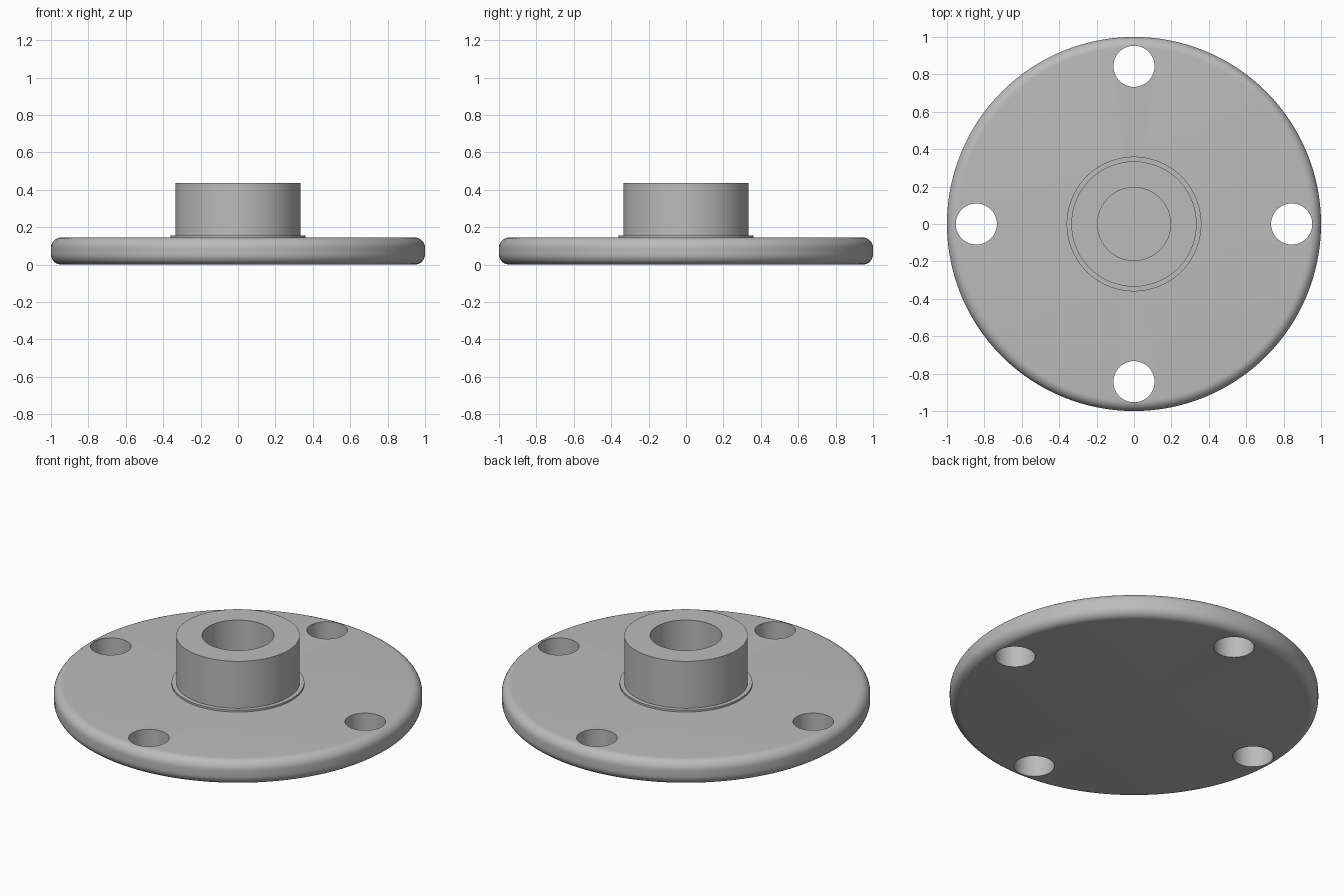
import bpy, bmesh
from math import pi, sin, cos, radians

cube = bpy.data.objects.get("Cube")
if cube:
    bpy.data.objects.remove(cube, do_unlink=True)

metal = bpy.data.materials.new("grey metal")
metal.use_nodes = True
grey = (0.5, 0.5, 0.5, 1)
metal.diffuse_color = grey
metal.node_tree.nodes["Principled BSDF"].inputs["Base Color"].default_value = grey

SEGMENTS = 128
PLATE_TOP = 0.145
FILLET = 0.055


def lathe(name, profile, closed=False):
    """Revolve (radius, height) points around the z axis."""
    bm = bmesh.new()
    verts = [bm.verts.new((r, 0, z)) for r, z in profile]
    ends = verts[1:] + verts[:1] if closed else verts[1:]
    edges = [bm.edges.new(pair) for pair in zip(verts, ends)]
    bmesh.ops.spin(bm, geom=verts + edges, axis=(0, 0, 1), cent=(0, 0, 0),
                   angle=2 * pi, steps=SEGMENTS, use_merge=True)
    bmesh.ops.remove_doubles(bm, verts=bm.verts, dist=1e-5)
    bmesh.ops.recalc_face_normals(bm, faces=bm.faces)
    mesh = bpy.data.meshes.new(name)
    bm.to_mesh(mesh)
    bm.free()
    mesh.materials.append(metal)
    obj = bpy.data.objects.new(name, mesh)
    bpy.context.collection.objects.link(obj)
    return obj


def fillet(z, start):
    """Quarter-round points at the rim, from a start angle in degrees."""
    return [(1 - FILLET + FILLET * cos(radians(start + a)),
             z + FILLET * sin(radians(start + a))) for a in range(0, 91, 10)]


# Round plate with softened rim
flange = lathe("flange", [(0, 0)] + fillet(FILLET, -90)
               + fillet(PLATE_TOP - FILLET, 0) + [(0, PLATE_TOP)])

# Four bolt holes
for i in range(4):
    a = i * pi / 2
    bpy.ops.mesh.primitive_cylinder_add(
        vertices=64, radius=0.11, depth=1,
        location=(0.843 * cos(a), 0.843 * sin(a), 0))
    cutter = bpy.context.object
    cutter.data.materials.append(metal)
    cut = flange.modifiers.new("bolt_hole", "BOOLEAN")
    cut.operation = "DIFFERENCE"
    cut.solver = "EXACT"
    cut.object = cutter
    bpy.context.view_layer.objects.active = flange
    bpy.ops.object.modifier_apply(modifier=cut.name)
    bpy.data.objects.remove(cutter, do_unlink=True)

# Hub with blind bore, standing on a thin collar
hub = lathe("hub", [(0.195, PLATE_TOP), (0.36, PLATE_TOP), (0.36, 0.156),
                    (0.335, 0.156), (0.335, 0.437), (0.195, 0.437)], closed=True)

bpy.ops.object.select_all(action="DESELECT")
for obj in (flange, hub):
    obj.select_set(True)
bpy.context.view_layer.objects.active = flange
bpy.ops.object.shade_smooth_by_angle(angle=radians(30))
